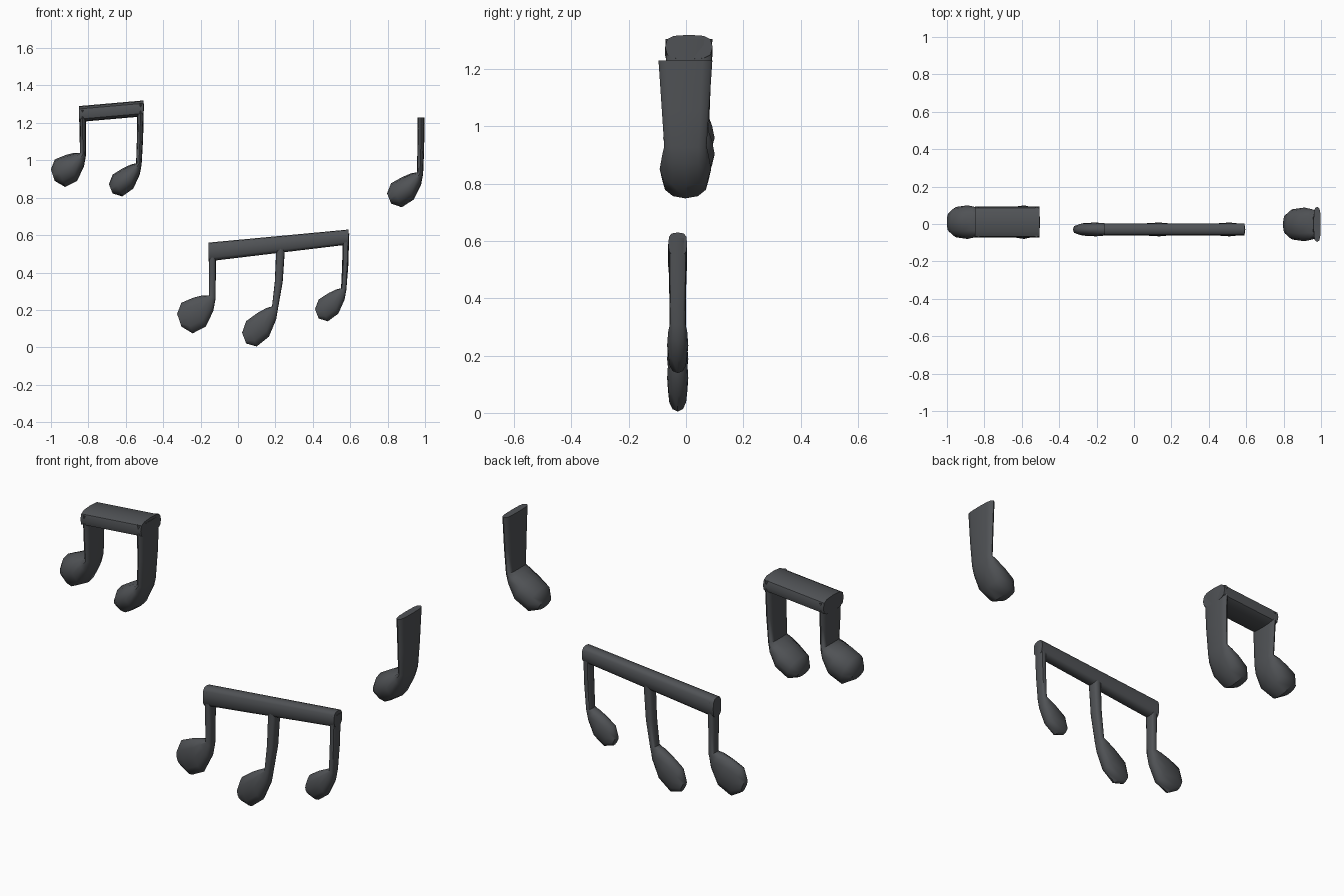
import bpy, bmesh, math

if "Cube" in bpy.data.objects:
    bpy.data.objects.remove(bpy.data.objects["Cube"])

mat = bpy.data.materials.new("charcoal")
mat.diffuse_color = (0.08, 0.085, 0.092, 1)
mat.use_nodes = True
mat.node_tree.nodes["Principled BSDF"].inputs["Base Color"].default_value = mat.diffuse_color
SIDES = 12


def loft(name, y, sections):
    """Skin of rounded sections; each is (edge a, edge b in xz, half depth, squareness)."""
    bm = bmesh.new()
    rings = []
    for (ax, az), (bx, bz), depth, power in sections:
        ring = []
        for i in range(SIDES):
            t = 2 * math.pi * i / SIDES
            c, s = [math.copysign(abs(v) ** power, v) for v in (math.cos(t), math.sin(t))]
            ring.append(bm.verts.new(((ax + bx) / 2 + c * (bx - ax) / 2, y + s * depth,
                                      (az + bz) / 2 + c * (bz - az) / 2)))
        rings.append(ring)
    for p, q in zip(rings, rings[1:]):
        for i in range(SIDES):
            j = (i + 1) % SIDES
            bm.faces.new((p[i], p[j], q[j], q[i]))
    bm.faces.new(rings[0])
    bm.faces.new(rings[-1])
    bmesh.ops.recalc_face_normals(bm, faces=bm.faces)
    me = bpy.data.meshes.new(name)
    bm.to_mesh(me)
    bm.free()
    ob = bpy.data.objects.new(name, me)
    bpy.context.collection.objects.link(ob)
    me.materials.append(mat)
    bpy.ops.object.select_all(action='DESELECT')
    ob.select_set(True)
    bpy.context.view_layer.objects.active = ob
    bpy.ops.object.shade_smooth_by_angle(angle=math.radians(45))
    return ob


# Head outline from neck to tip: upper edge, lower edge, depth factor, squareness
HEAD = [((-0.17, 0.0), (0.12, -0.42), 0.9, 0.85),
        ((-0.42, -0.06), (-0.09, -0.85), 1.0, 0.9),
        ((-0.76, -0.2), (-0.45, -1.03), 0.9, 0.9),
        ((-0.88, -0.5), (-0.76, -0.85), 0.55, 1.0)]


def note(name, y, neck, sx, sz, shear, top, depths):
    """Stem from its top (left x, right x, z) flowing through the neck into the head."""
    d_top, d_neck, d_head = depths

    def place(p):
        return (neck[0] + sx * p[0], neck[1] + sz * (p[1] + shear * p[0]))
    na, nb = place((0, 0)), place((0.18, -0.09))
    x0, x1, z = top
    secs = [((x0, z), (x1, z), d_top, 0.65)]
    k = 0.42                       # slight outward bow of the stem
    secs.append(((na[0] + (x0 - na[0]) * 0.65, na[1] + (z - na[1]) * k),
                 (nb[0] + (x1 - nb[0]) * 0.65, nb[1] + (z - nb[1]) * k),
                 d_neck + (d_top - d_neck) * k, 0.65))
    secs.append((na, nb, d_neck, 0.7))
    secs += [(place(a), place(b), d_head * f, p) for a, b, f, p in HEAD]
    return loft(name, y, secs)


def beam(name, y, left, right, depth):
    """Sloping bar; each end is (x, bottom z, top z)."""
    return loft(name, y, [((x, lo), (x, hi), depth, 0.65) for x, lo, hi in (left, right)])


# Pair of notes
wide = (0.082, 0.070, 0.090)
note("pair_left_note", 0.01, (-0.845, 1.04), 0.177, 0.177, 0, (-0.848, -0.814, 1.27), wide)
note("pair_right_note", 0.01, (-0.545, 0.984), 0.165, 0.155, 0.25, (-0.538, -0.503, 1.305), wide)
beam("pair_beam", 0.01, (-0.85, 1.205, 1.29), (-0.505, 1.235, 1.32), 0.083)

# Flat trio of notes
flat = (0.031, 0.027, 0.037)
note("trio_left_note", -0.029, (-0.155, 0.278), 0.194, 0.197, 0, (-0.156, -0.118, 0.54), flat)
note("trio_middle_note", -0.029, (0.182, 0.219), 0.182, 0.184, 0.3, (0.205, 0.252, 0.54), flat)
note("trio_right_note", -0.029, (0.551, 0.316), 0.158, 0.155, 0.25, (0.56, 0.595, 0.61), flat)
beam("trio_beam", -0.029, (-0.158, 0.46, 0.56), (0.592, 0.55, 0.63), 0.033)

# Single note
note("single_note", -0.002, (0.957, 0.936), 0.182, 0.167, 0.2, (0.96, 0.998, 1.23),
     (0.094, 0.074, 0.09))
